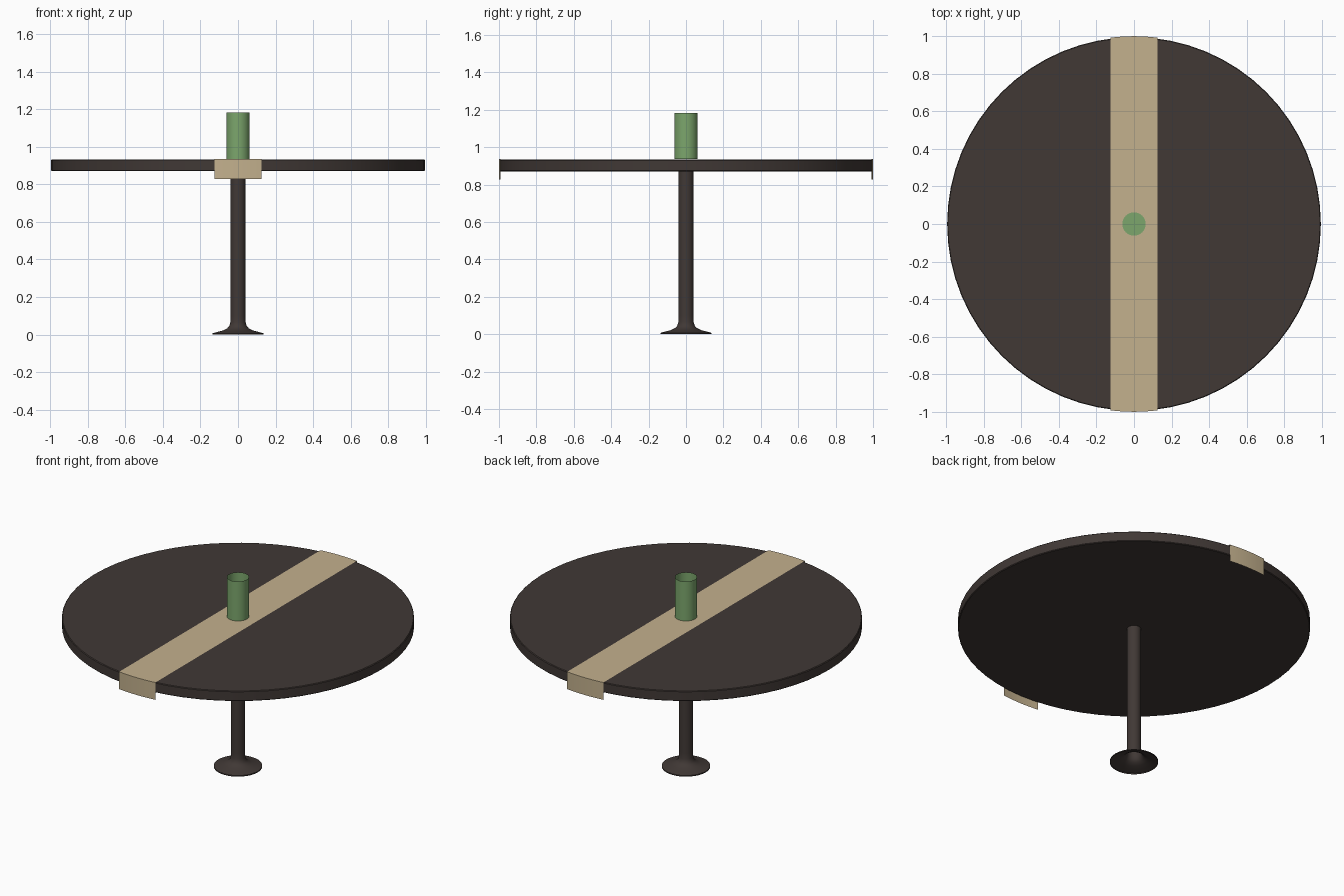
import bpy, bmesh, math

if "Cube" in bpy.data.objects:
    bpy.data.objects.remove(bpy.data.objects["Cube"])


def material(name, rgb):
    m = bpy.data.materials.new(name)
    m.diffuse_color = (*rgb, 1)
    m.use_nodes = True
    m.node_tree.nodes["Principled BSDF"].inputs["Base Color"].default_value = m.diffuse_color
    return m


wood = material("dark_wood", (0.052, 0.040, 0.036))
cloth = material("cloth", (0.55, 0.44, 0.27))
green = material("green_glaze", (0.20, 0.38, 0.15))


def finish(name, bm, mat):
    me = bpy.data.meshes.new(name)
    bm.to_mesh(me)
    bm.free()
    ob = bpy.data.objects.new(name, me)
    bpy.context.collection.objects.link(ob)
    me.materials.append(mat)
    bpy.ops.object.select_all(action='DESELECT')
    ob.select_set(True)
    bpy.context.view_layer.objects.active = ob
    bpy.ops.object.shade_smooth_by_angle(angle=math.radians(35))
    return ob


def lathe(name, profile, mat, sides):
    """Turn a bottom-to-top (radius, z) profile around the z axis."""
    bm = bmesh.new()
    vs = [bm.verts.new((r, 0, z)) for r, z in profile]
    es = [bm.edges.new(p) for p in zip(vs, vs[1:])]
    bmesh.ops.spin(bm, geom=vs + es, cent=(0, 0, 0), axis=(0, 0, 1),
                   angle=math.tau, steps=sides, use_duplicate=False)
    bmesh.ops.remove_doubles(bm, verts=bm.verts, dist=1e-5)
    bmesh.ops.recalc_face_normals(bm, faces=bm.faces)
    return finish(name, bm, mat)


# Round table top with slightly eased edges
lathe("table_top", [(0, 0.87), (0.991, 0.87), (0.995, 0.874), (0.995, 0.929),
                    (0.991, 0.933), (0, 0.933)], wood, 64)

# Slim post flaring into an open-bottomed foot
lathe("pedestal", [(0.137, 0.0), (0.137, 0.007), (0.11, 0.014), (0.08, 0.022),
                   (0.058, 0.033), (0.046, 0.046), (0.041, 0.065),
                   (0.04, 0.1), (0.04, 0.87)], wood, 32)

# Open cylindrical vase with a floor
lathe("vase", [(0, 0.936), (0.0625, 0.936), (0.0625, 1.182)], green, 32)

# Cloth runner: lies flat and hangs over the curved rim at both ends
bm = bmesh.new()
rows = []
for i in range(9):
    x = -0.125 + 0.25 * i / 8
    y = math.sqrt(1 - x * x)
    rows.append([bm.verts.new((x, *p)) for p in
                 [(-y, 0.828), (-y, 0.936), (y, 0.936), (y, 0.828)]])
for a, b in zip(rows, rows[1:]):
    for j in range(3):
        bm.faces.new((a[j], b[j], b[j + 1], a[j + 1]))
finish("table_runner", bm, cloth)
